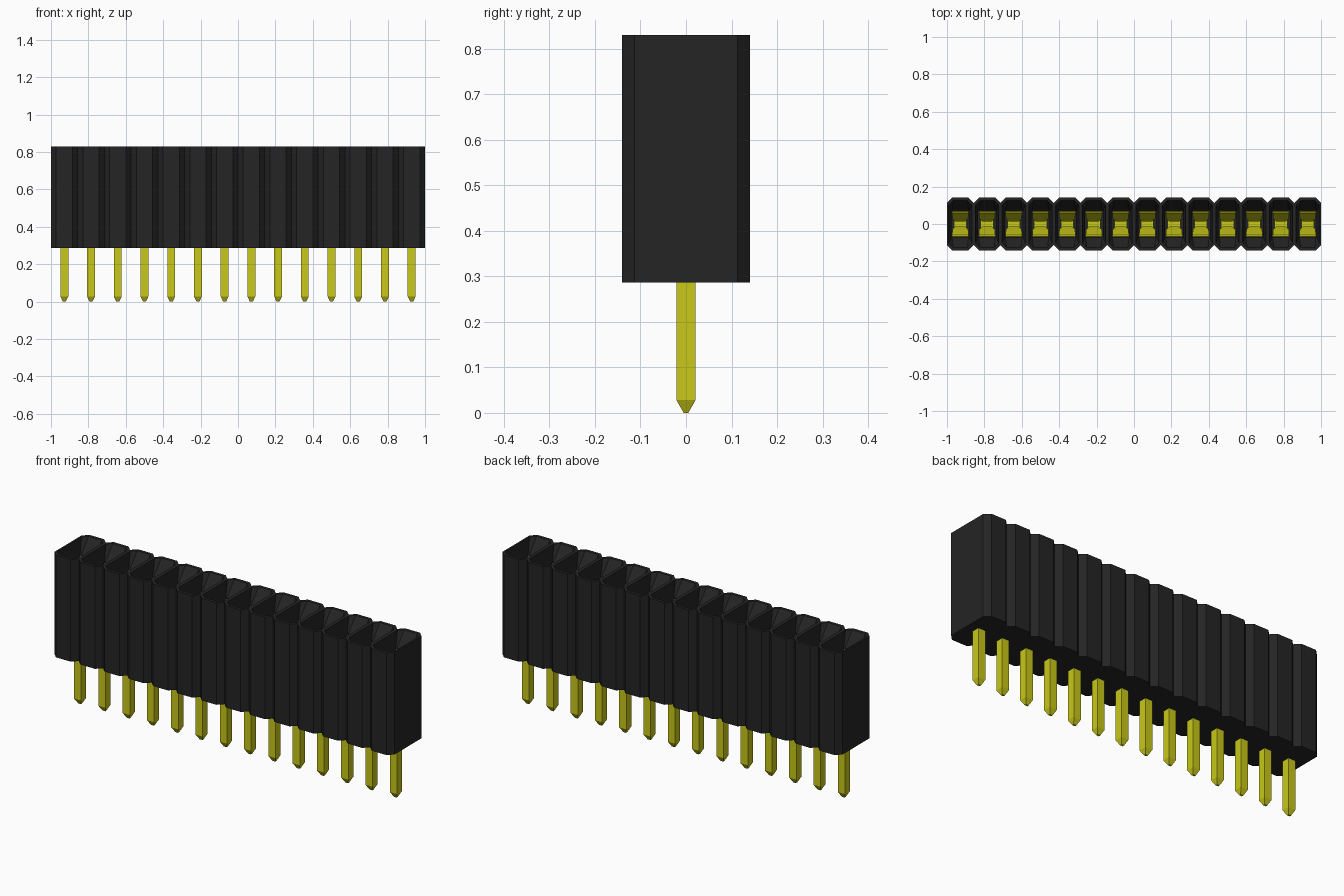
import bpy, bmesh
from mathutils import Vector

COUNT = 14
PITCH = 2.0 / COUNT
FIRST = -1.0 + PITCH / 2
Z_LOW, Z_TOP = 0.287, 0.83

if "Cube" in bpy.data.objects:
    bpy.data.objects.remove(bpy.data.objects["Cube"], do_unlink=True)


def material(name, color):
    mat = bpy.data.materials.new(name)
    mat.use_nodes = True
    mat.diffuse_color = color
    bsdf = next(n for n in mat.node_tree.nodes if n.type == "BSDF_PRINCIPLED")
    bsdf.inputs["Base Color"].default_value = color
    return mat


black = material("black plastic", (0.018, 0.018, 0.018, 1))
gold = material("yellow gold", (0.58, 0.58, 0.01, 1))


def finish(bm, name, mat):
    mesh = bpy.data.meshes.new(name)
    bm.to_mesh(mesh)
    bm.free()
    mesh.materials.append(mat)
    obj = bpy.data.objects.new(name, mesh)
    bpy.context.collection.objects.link(obj)
    return obj


def repeat(obj):
    obj.location.x = FIRST
    mod = obj.modifiers.new("Row", "ARRAY")
    mod.count = COUNT
    mod.use_relative_offset = False
    mod.use_constant_offset = True
    mod.constant_offset_displace = (PITCH, 0, 0)


def ring(bm, x, hx, hy, cut, z):
    """Rectangle with cut corners, counter-clockwise from the right side."""
    pts = [(hx, cut - hy), (hx, hy - cut), (hx - cut, hy), (cut - hx, hy),
           (-hx, hy - cut), (-hx, cut - hy), (cut - hx, -hy), (hx - cut, -hy)]
    return [bm.verts.new((x + px, py, z)) for px, py in pts]


def bridge(bm, a, b, skip=()):
    n = len(a)
    for i in range(n):
        if i not in skip:
            j = (i + 1) % n
            bm.faces.new((a[i], a[j], b[j], b[i]))


# Housing: a row of joined cells, each with a funnel and a deep well
bm = bmesh.new()
for k in range(COUNT):
    x = FIRST + k * PITCH
    low = ring(bm, x, PITCH / 2, 0.141, 0.028, Z_LOW)
    top = ring(bm, x, PITCH / 2, 0.141, 0.028, Z_TOP)
    rim = ring(bm, x, 0.062, 0.125, 0.024, Z_TOP)
    throat = ring(bm, x, 0.048, 0.072, 0.004, Z_TOP - 0.08)
    floor = ring(bm, x, 0.048, 0.072, 0.004, 0.34)
    # Side walls exist only at the two ends of the row
    skip = {0} if k < COUNT - 1 else set()
    if k > 0:
        skip.add(4)
    bridge(bm, low, top, skip)
    bridge(bm, top, rim)
    bridge(bm, rim, throat)
    bridge(bm, throat, floor)
    bm.faces.new(floor)
    bm.faces.new(low[::-1])
bmesh.ops.remove_doubles(bm, verts=bm.verts, dist=0.0001)
finish(bm, "housing", black)

# Pins: square posts with tapered tips
bm = bmesh.new()
rings = [[bm.verts.new((sx * hx, sy * hy, z))
          for sx, sy in ((1, -1), (1, 1), (-1, 1), (-1, -1))]
         for hx, hy, z in ((0.008, 0.005, 0), (0.021, 0.021, 0.028),
                           (0.021, 0.021, 0.36))]
for a, b in zip(rings, rings[1:]):
    bridge(bm, a, b)
bm.faces.new(rings[0][::-1])
bm.faces.new(rings[-1])
repeat(finish(bm, "pins", gold))

# Spring contacts: a bent ribbon with two leaves that pinch together
half = [(0.068, 0.745, 0.044), (0.06, 0.742, 0.044), (0.032, 0.67, 0.042),
        (0.016, 0.62, 0.026), (0.03, 0.54, 0.026), (0.055, 0.4, 0.034),
        (0.05, 0.352, 0.034)]
profile = half + [(-y, z, w) for y, z, w in reversed(half)]
bm = bmesh.new()
rows = [[bm.verts.new((-w, y, z)), bm.verts.new((w, y, z))]
        for y, z, w in profile]
for a, b in zip(rows, rows[1:]):
    bm.faces.new((a[0], a[1], b[1], b[0]))
contacts = finish(bm, "spring_contacts", gold)
thick = contacts.modifiers.new("Thickness", "SOLIDIFY")
thick.thickness = 0.006
thick.offset = 0
repeat(contacts)
